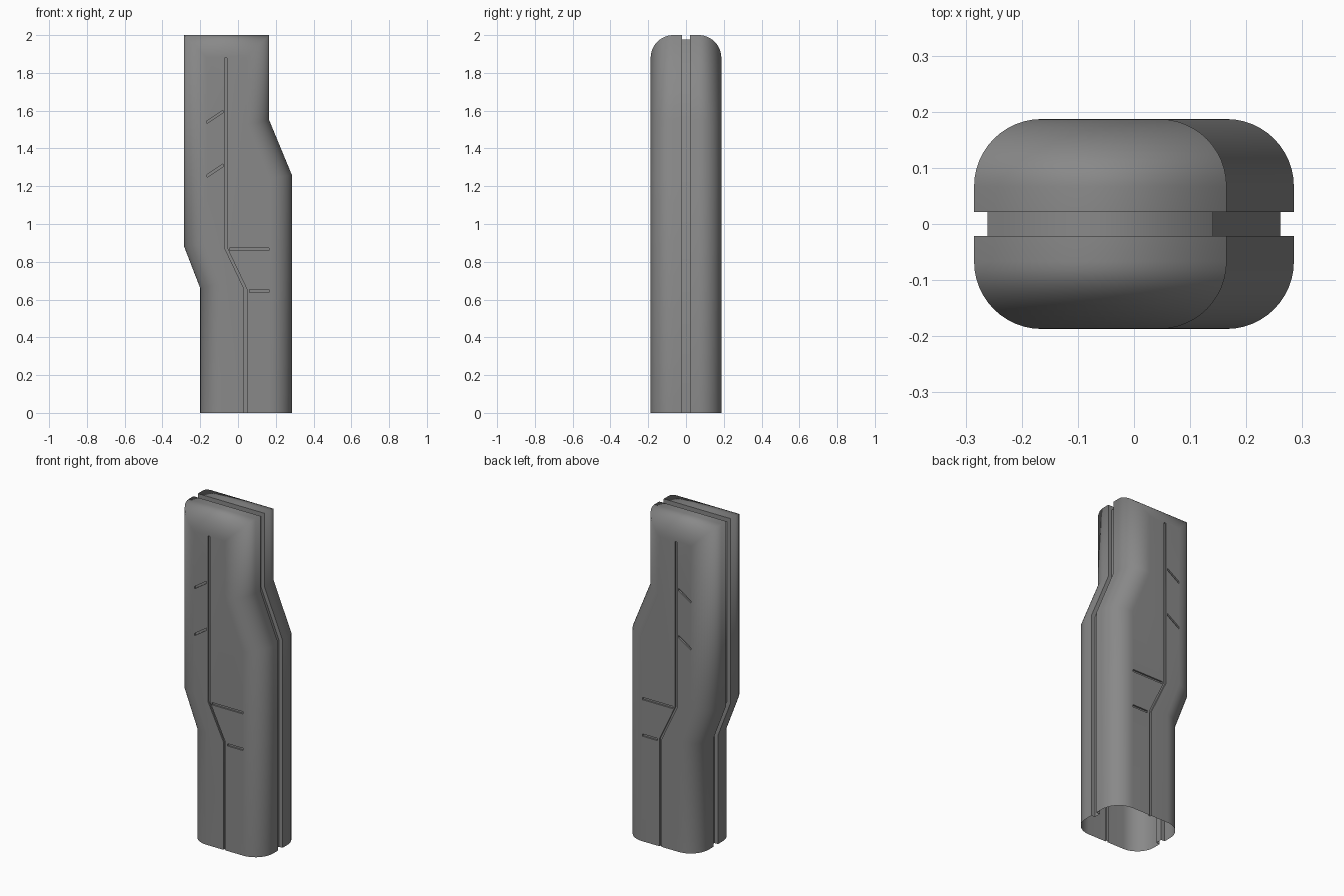
import bpy, bmesh, math
from mathutils import Vector

if "Cube" in bpy.data.objects:
    bpy.data.objects.remove(bpy.data.objects["Cube"])

HALF_Y, ROUND = 0.187, 0.12
SLOT_HALF, SLOT_DEPTH = 0.021, 0.024
OUTLINE = [(-0.2, 0), (0.285, 0), (0.285, 1.26), (0.165, 1.55), (0.165, 2),
           (-0.285, 2), (-0.285, 0.88), (-0.2, 0.66)]


def inset(d):
    """Move every outline edge inward by d, except the bottom edge."""
    n, lines, out = len(OUTLINE), [], []
    for i in range(n):
        a, b = Vector(OUTLINE[i]), Vector(OUTLINE[(i + 1) % n])
        t = (b - a).normalized()
        lines.append((a + Vector((-t.y, t.x)) * (0 if i == 0 else d), t))
    for i in range(n):
        (p, t), (q, u) = lines[i - 1], lines[i]
        s = (q - p).cross(u) / t.cross(u)
        out.append(p + t * s)
    return out


def loft(bm, rings):
    """Skin a list of (y, xz points) rings and cap both ends."""
    loops = [[bm.verts.new((p[0], y, p[1])) for p in pts] for y, pts in rings]
    n = len(loops[0])
    for a, b in zip(loops, loops[1:]):
        for i in range(n):
            j = (i + 1) % n
            bm.faces.new((a[i], a[j], b[j], b[i]))
    bm.faces.new(loops[0])
    bm.faces.new(loops[-1][::-1])


def finish(bm, name):
    bmesh.ops.recalc_face_normals(bm, faces=bm.faces[:])
    mesh = bpy.data.meshes.new(name)
    bm.to_mesh(mesh)
    bm.free()
    obj = bpy.data.objects.new(name, mesh)
    bpy.context.collection.objects.link(obj)
    return obj


# Rounded casing with the recessed slot running around its middle
STEPS = 12
half = []
for k in range(STEPS + 1):
    t = math.pi / 2 * (1 - k / STEPS)
    half.append((HALF_Y - ROUND + ROUND * math.sin(t), ROUND * (1 - math.cos(t))))
half += [(SLOT_HALF, 0), (SLOT_HALF, SLOT_DEPTH)]
profile = [(-y, d) for y, d in half] + half[::-1]
bm = bmesh.new()
loft(bm, [(y, inset(d)) for y, d in profile])
casing = finish(bm, "casing")
grey = bpy.data.materials.new("dark_grey")
grey.diffuse_color = (0.25, 0.25, 0.25, 1)
grey.use_nodes = True
grey.node_tree.nodes["Principled BSDF"].inputs["Base Color"].default_value = grey.diffuse_color
casing.data.materials.append(grey)

# Panel lines cut into the front and back faces
W, DEPTH = 0.007, 0.01
lines = [([(0.04, -0.05), (0.04, 0.655), (-0.065, 0.875), (-0.065, 1.88)], (W, 0)),
         ([(-0.045, 0.867), (0.163, 0.867)], (0, W)),
         ([(0.06, 0.645), (0.163, 0.645)], (0, W)),
         ([(-0.163, 1.54), (-0.08, 1.595)], (0, W)),
         ([(-0.163, 1.255), (-0.08, 1.31)], (0, W))]
bm = bmesh.new()
for pts, (sx, sz) in lines:
    ribbon = [(x + sx, z + sz) for x, z in pts] + [(x - sx, z - sz) for x, z in pts[::-1]]
    for side in (-1, 1):
        loft(bm, [(side * (HALF_Y - DEPTH), ribbon), (side * (HALF_Y + DEPTH), ribbon)])
cutter = finish(bm, "panel_line_cutter")
cutter.data.materials.append(grey)
cutter.hide_render = True

bpy.context.view_layer.objects.active = casing
casing.select_set(True)
mod = casing.modifiers.new("panel_lines", 'BOOLEAN')
mod.operation, mod.solver, mod.object = 'DIFFERENCE', 'EXACT', cutter
bpy.ops.object.modifier_apply(modifier=mod.name)
bpy.data.objects.remove(cutter)

# Open bottom
bm = bmesh.new()
bm.from_mesh(casing.data)
bottom = [f for f in bm.faces if all(v.co.z < 1e-4 for v in f.verts)]
bmesh.ops.delete(bm, geom=bottom, context='FACES')
bm.to_mesh(casing.data)
bm.free()
bpy.ops.object.shade_smooth_by_angle(angle=math.radians(30))

# Blend the top corners smoothly where the rounded edges meet
bm = bmesh.new()
bm.from_mesh(casing.data)
for e in bm.edges:
    a, b = e.verts[0].co, e.verts[1].co
    if min(a.z, b.z) > 1.87 and abs(a.y - b.y) > 1e-4 and min(abs(a.y), abs(b.y)) > SLOT_HALF - 1e-4:
        e.smooth = True
bm.to_mesh(casing.data)
bm.free()
